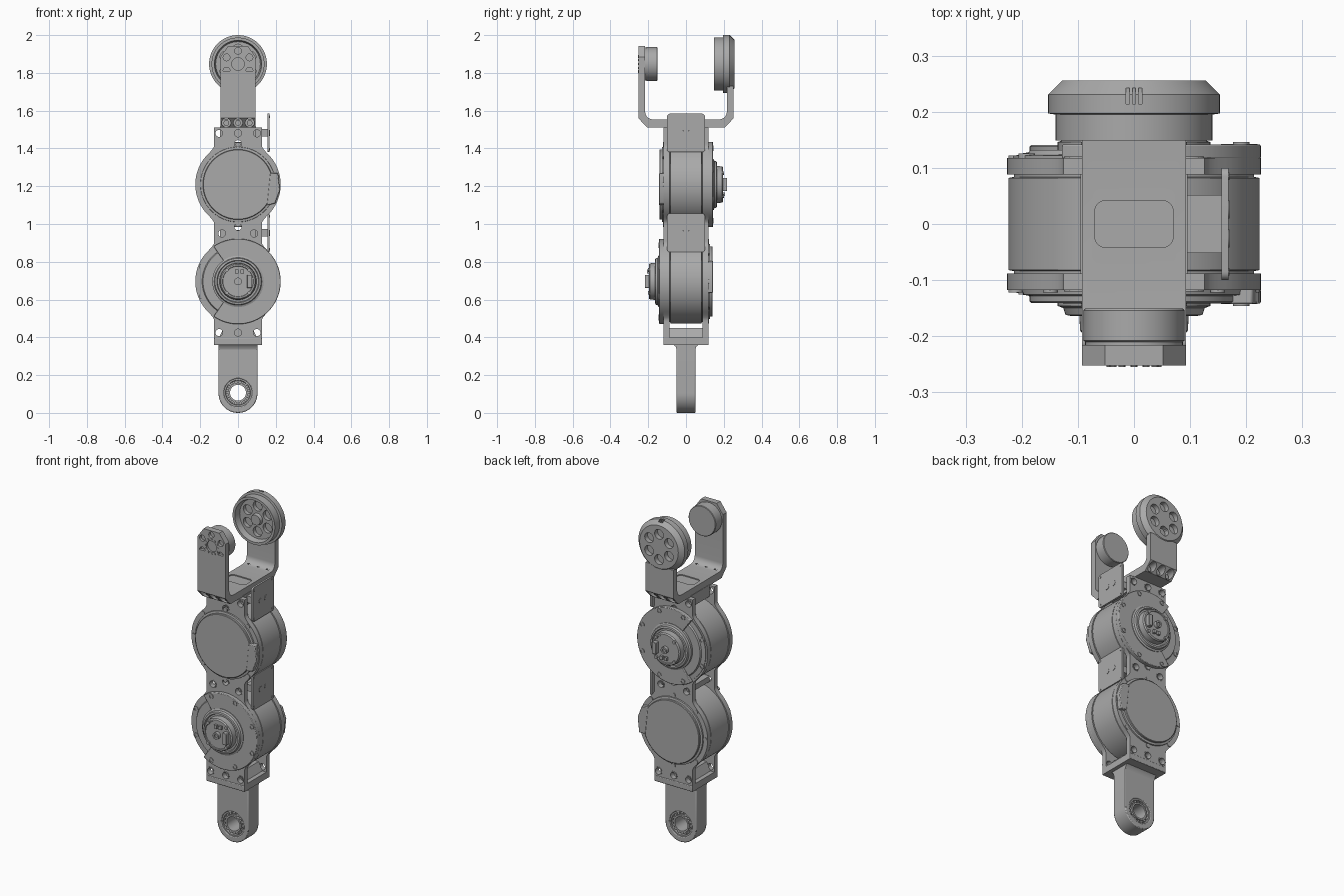
import bpy, bmesh, math
from math import cos, sin, pi, radians
from mathutils import Vector

cube = bpy.data.objects.get("Cube")
if cube:
    bpy.data.objects.remove(cube, do_unlink=True)

metal = bpy.data.materials.new("machined grey")
metal.use_nodes = True
GREY = (0.4, 0.4, 0.4, 1)
metal.diffuse_color = GREY
metal.node_tree.nodes["Principled BSDF"].inputs["Base Color"].default_value = GREY


def finish(name, bm, bevel=0):
    bmesh.ops.recalc_face_normals(bm, faces=bm.faces)
    me = bpy.data.meshes.new(name)
    bm.to_mesh(me)
    bm.free()
    me.materials.append(metal)
    ob = bpy.data.objects.new(name, me)
    bpy.context.collection.objects.link(ob)
    if bevel:
        mod = ob.modifiers.new("bevel", 'BEVEL')
        mod.width, mod.segments, mod.limit_method = bevel, 2, 'ANGLE'
        mod.angle_limit = radians(40)
    return ob


def prism(name, pts, a, b, axis='y', bevel=0):
    """Extrude an outline: (x, z) along y, or (y, z) along x."""
    bm = bmesh.new()
    place = (lambda p: (p[0], a, p[1])) if axis == 'y' else (lambda p: (a, p[0], p[1]))
    face = bm.faces.new([bm.verts.new(place(p)) for p in pts])
    ext = bmesh.ops.extrude_face_region(bm, geom=[face])
    move = Vector((0, b - a, 0) if axis == 'y' else (b - a, 0, 0))
    bmesh.ops.translate(bm, vec=move, verts=[v for v in ext["geom"] if isinstance(v, bmesh.types.BMVert)])
    return finish(name, bm, bevel)


def box(name, x0, x1, y0, y1, z0, z1, bevel=0):
    return prism(name, [(x0, z0), (x1, z0), (x1, z1), (x0, z1)], y0, y1, bevel=bevel)


def lathe(name, profile, x, z, s=1, seg=64):
    """Spin (radius, y) points about a y axis; s flips front and back."""
    bm = bmesh.new()
    vs = [bm.verts.new((r, y * s, 0)) for r, y in profile]
    es = [bm.edges.new(p) for p in zip(vs, vs[1:])]
    bmesh.ops.spin(bm, geom=vs + es, cent=(0, 0, 0), axis=(0, 1, 0), angle=2 * pi, steps=seg)
    bmesh.ops.remove_doubles(bm, verts=bm.verts, dist=1e-5)
    bmesh.ops.translate(bm, vec=(x, 0, z), verts=bm.verts)
    return finish(name, bm)


def disc(name, r, y0, y1, x, z, s=1, seg=32):
    return lathe(name, [(0, y0), (r, y0), (r, y1), (0, y1)], x, z, s, seg)


def ring_of(n, r, start=0.0):
    return [(r * cos(start + 2 * pi * i / n), r * sin(start + 2 * pi * i / n)) for i in range(n)]


def arc(r, a, b, n=24, cx=0, cz=0):
    return [(cx + r * cos(radians(a + (b - a) * i / n)), cz + r * sin(radians(a + (b - a) * i / n)))
            for i in range(n + 1)]


def cut(ob, cutters):
    bpy.context.view_layer.objects.active = ob
    for c in cutters:
        m = ob.modifiers.new("hole", 'BOOLEAN')
        m.operation, m.solver, m.object = 'DIFFERENCE', 'EXACT', c
        bpy.ops.object.modifier_apply(modifier=m.name)
        bpy.data.objects.remove(c, do_unlink=True)


LOW, HIGH, R = 0.696, 1.209, 0.226


# Front and back frame plates with two round lobes and filleted waists
def half_width(z):
    w = 0.126
    for c in (LOW, HIGH):
        d = R * R - (z - c) ** 2
        q = math.sqrt(d) if d > 0 else 0
        k = 0.035
        h = max(k - abs(w - q), 0) / k
        w = max(w, q) + (h * h * k / 4 if q < 0.19 else 0)
    return min(w, R)


levels = [0.36 + 1.15 * i / 120 for i in range(121)]
outline = [(half_width(z), z) for z in levels] + [(-half_width(z), z) for z in reversed(levels)]
HOLES = [(-0.1, 0.425), (0, 0.425), (0.1, 0.425), (-0.085, 0.95), (0, 0.985), (0.085, 0.95),
         (-0.1, 1.48), (0, 1.48), (0.1, 1.48), (0, 1.425)]
for label, s in (("front", -1), ("back", 1)):
    plate = prism(label + "_frame_plate", outline, s * 0.088, s * 0.118)
    cut(plate, [disc("cutter", 0.019, 0.07, 0.14, x, z, s, 20) for x, z in HOLES])
    for x, z in HOLES:
        lathe(label + "_hole_collar", [(0.019, 0.117), (0.019, 0.12), (0.025, 0.12), (0.025, 0.117)], x, z, s, 20)

# Spacers between the plates
box("lower_spacer_floor", -0.126, 0.126, -0.09, 0.09, 0.36, 0.4)
prism("lower_spacer_web", [(-0.1, 0.4), (0.1, 0.4), (0.075, 0.45), (-0.075, 0.45)], -0.089, 0.089)
box("middle_spacer", -0.095, 0.095, -0.089, 0.089, 0.935, 0.968)
box("upper_spacer", -0.095, 0.095, -0.089, 0.089, 1.445, 1.515)


# Motor: encoder on one side, plain cover with plug on the other
def motor(tag, cz, s):
    def n(part):
        return tag + "_" + part
    lathe(n("motor_can"), [(0, -0.089), (0.214, -0.089), (0.214, -0.084), (0.224, -0.082),
                           (0.224, 0.082), (0.214, 0.084), (0.214, 0.089), (0, 0.089)], 0, cz, s, 96)
    # cover side
    lathe(n("motor_cover"), [(0, 0.141), (0.183, 0.141), (0.186, 0.138), (0.186, 0.128), (0.198, 0.126),
                             (0.2, 0.11), (0, 0.11)], 0, cz, s, 96)
    plug = [(0.17, -0.06), (0.212, -0.06), (0.222, 0.03), (0.196, 0.1), (0.153, 0.11)]
    prism(n("cable_plug"), [(x, cz + s * z) for x, z in plug], s * 0.1, s * 0.143, bevel=0.004)
    for x, z in ring_of(8, 0.211):
        disc(n("cover_screw"), 0.013, 0.11, 0.122, x, cz + z, s, 16)
    # encoder side: stepped base, open collar, hub
    lathe(n("encoder_base"), [(0, -0.11), (0.216, -0.11), (0.216, -0.122), (0.19, -0.124),
                              (0.185, -0.132), (0, -0.132)], 0, cz, s, 96)
    collar = arc(R, -125, 125, 60) + arc(0.1, 125, -125, 40)
    prism(n("encoder_collar"), [(x, cz + z) for x, z in collar], -s * 0.116, -s * 0.142, bevel=0.003)
    for x, z in ring_of(8, 0.207, pi / 8):
        lift = 0.146 if x > -0.15 else 0.126
        lathe(n("encoder_screw"), [(0, -lift + 0.004), (0.009, -lift + 0.004), (0.009, -lift),
                                   (0.015, -lift), (0.015, -0.11)], x, cz + z, s, 16)
    lathe(n("encoder_hub"), [(0, -0.13), (0.136, -0.13), (0.136, -0.146), (0.126, -0.15), (0.122, -0.162),
                             (0.112, -0.164), (0.108, -0.156), (0.098, -0.156), (0.096, -0.19),
                             (0.09, -0.197), (0.082, -0.197), (0.08, -0.192), (0, -0.192)], 0, cz, s, 64)
    lathe(n("shaft_nub"), [(0, -0.205), (0.01, -0.205), (0.01, -0.212), (0.02, -0.212), (0.02, -0.19)], 0, cz, s, 24)
    box(n("socket_block"), 0.048, 0.075, -s * 0.185, -s * 0.218, cz - 0.035, cz + 0.035, 0.003)
    for x in (-0.006, 0.022):
        zs = sorted((cz + s * 0.042, cz + s * 0.062))
        box(n("encoder_pin_block"), x - 0.009, x + 0.009, -s * 0.185, -s * 0.206, zs[0], zs[1])
    for x, z in ring_of(4, 0.085, pi / 4):
        disc(n("hub_screw"), 0.01, -0.19, -0.202, x, cz + z, s, 12)


motor("lower", LOW, 1)
motor("upper", HIGH, -1)

# Foot link with flange and bearing eye
foot = prism("foot_link", [(0.103, 0.36)] + arc(0.103, 0, -180, 32, 0, 0.103) + [(-0.103, 0.36)], -0.05, 0.05, bevel=0.005)
cut(foot, [disc("cutter", 0.074, -0.1, 0.1, 0, 0.107, 1, 48)])
flange = [(-0.05, 0.335), (-0.054, 0.35), (-0.066, 0.361), (0.066, 0.361), (0.054, 0.35), (0.05, 0.335)]
prism("foot_fillet", flange, -0.103, 0.103, 'x')
box("foot_flange", -0.126, 0.126, -0.12, 0.12, 0.36, 0.395, 0.004)
lathe("bearing_outer_ring", [(0.075, -0.046), (0.066, -0.046), (0.064, -0.036), (0.064, 0.036),
                             (0.066, 0.046), (0.075, 0.046)], 0, 0.107, 1, 48)
lathe("bearing_inner_ring", [(0.042, -0.046), (0.052, -0.046), (0.052, 0.046), (0.042, 0.046), (0.042, -0.046)], 0, 0.107, 1, 48)
disc_cage = [(0.05, -0.03), (0.066, -0.03), (0.066, 0.03), (0.05, 0.03)]
lathe("bearing_cage", disc_cage, 0, 0.107, 1, 48)
for x, z in ring_of(16, 0.058):
    disc("bearing_roller", 0.007, -0.04, 0.04, x, 0.107 + z, 1, 10)

# Fork bracket on top
W = 0.093
fork = [(-0.252, 1.81), (-0.252, 1.56), (-0.205, 1.51), (0.205, 1.51), (0.252, 1.56), (0.252, 1.73),
        (0.216, 1.73)] + arc(0.04, 0, -90, 8, 0.176, 1.594) + arc(0.04, -90, -180, 8, -0.176, 1.594) + [(-0.216, 1.81)]
bracket = prism("fork_bracket", fork, -W, W, 'x')
pocket = arc(0.02, 0, 90, 6, 0.05, 0.022) + arc(0.02, 90, 180, 6, -0.05, 0.022)
pocket += [(-x, -y) for x, y in pocket]
tool = prism("cutter", pocket, -0.01, 0.01)
tool.rotation_euler.x = pi / 2
tool.location.z = 1.558
bpy.context.view_layer.update()
cut(bracket, [tool] + [disc("cutter", 0.024, 0.19, 0.3, x, 1.535, s, 20) for s in (-1, 1) for x in (-0.062, 0, 0.062)])
for s in (-1, 1):
    for x in (-0.062, 0, 0.062):
        disc("bracket_bolt", 0.016, 0.185, 0.2, x, 1.535, s, 6)

# Front arm head and its small output disc
AXIS = 1.847
head = prism("front_arm_head", [(-W, 1.81), (W, 1.81), (W, 1.885), (0.052, 1.942), (-0.052, 1.942), (-W, 1.885)], -0.252, -0.216)
cut(head, [disc("cutter", 0.018, -0.27, -0.235, x, AXIS + z, 1, 20) for x, z in ring_of(6, 0.07, pi / 2)]
    + [disc("cutter", 0.033, -0.27, -0.24, 0, AXIS, 1, 32)])
for x, z in ring_of(12, 0.043):
    disc("front_arm_dowel", 0.006, -0.255, -0.24, x, AXIS + z, 1, 10)
lathe("front_output_disc", [(0, -0.217), (0.087, -0.217), (0.087, -0.21), (0.09, -0.208), (0.09, -0.154),
                            (0.087, -0.151), (0, -0.151)], 0, AXIS, 1, 64)

# Back wheel: dished inside, chamfered outside, round pockets on both faces
wheel = lathe("back_wheel", [(0, 0.165), (0.03, 0.165), (0.034, 0.185), (0.118, 0.185), (0.125, 0.149), (0.14, 0.149),
                             (0.14, 0.195), (0.153, 0.197), (0.153, 0.231), (0.128, 0.256), (0, 0.256)], 0, AXIS, 1, 96)
spots = ring_of(6, 0.076, pi / 2)
cut(wheel, [disc("cutter", 0.029, a, b, x, AXIS + z, 1, 28) for x, z in spots for a, b in ((0.17, 0.208), (0.228, 0.28))]
    + [box("cutter", x - 0.003, x + 0.003, 0.214, 0.242, 1.985, 2.02) for x in (-0.011, 0, 0.011)])

# Side mounting plates on short posts
for tag, z in (("lower", 0.953), ("upper", 1.482)):
    corner = [(0.085, 0.087), (-0.085, 0.087), (-0.085, -0.087), (0.085, -0.087)]
    pts = [p for i, (y, h) in enumerate(corner) for p in arc(0.015, 90 * i, 90 * i + 90, 5, y, z + h)]
    panel = prism(tag + "_side_panel", pts, 0.156, 0.168, 'x')
    tools = [box("cutter", 0.15, 0.18, y - 0.012, y + 0.012, z - 0.012, z + 0.012) for y in (-0.026, 0.026)]
    for t in tools:
        t.modifiers.clear()
    cut(panel, tools)
    for y in (-0.026, 0.026):
        prism(tag + "_panel_screw", [(y + a, z + b) for a, b in ring_of(16, 0.016)], 0.155, 0.17, 'x')
    for y, h in corner:
        prism(tag + "_corner_rivet", [(y + a, z + h + b) for a, b in ring_of(10, 0.007)], 0.16, 0.17, 'x')
    box(tag + "_panel_post", 0.09, 0.157, -0.052, 0.052, z - 0.02, z + 0.02)

# Smooth round surfaces, keep edges sharp
bpy.ops.object.select_all(action='DESELECT')
for ob in bpy.context.collection.objects:
    if ob.type == 'MESH' and metal.name in ob.data.materials:
        ob.select_set(True)
        bpy.context.view_layer.objects.active = ob
bpy.ops.object.shade_smooth_by_angle(angle=radians(35))
